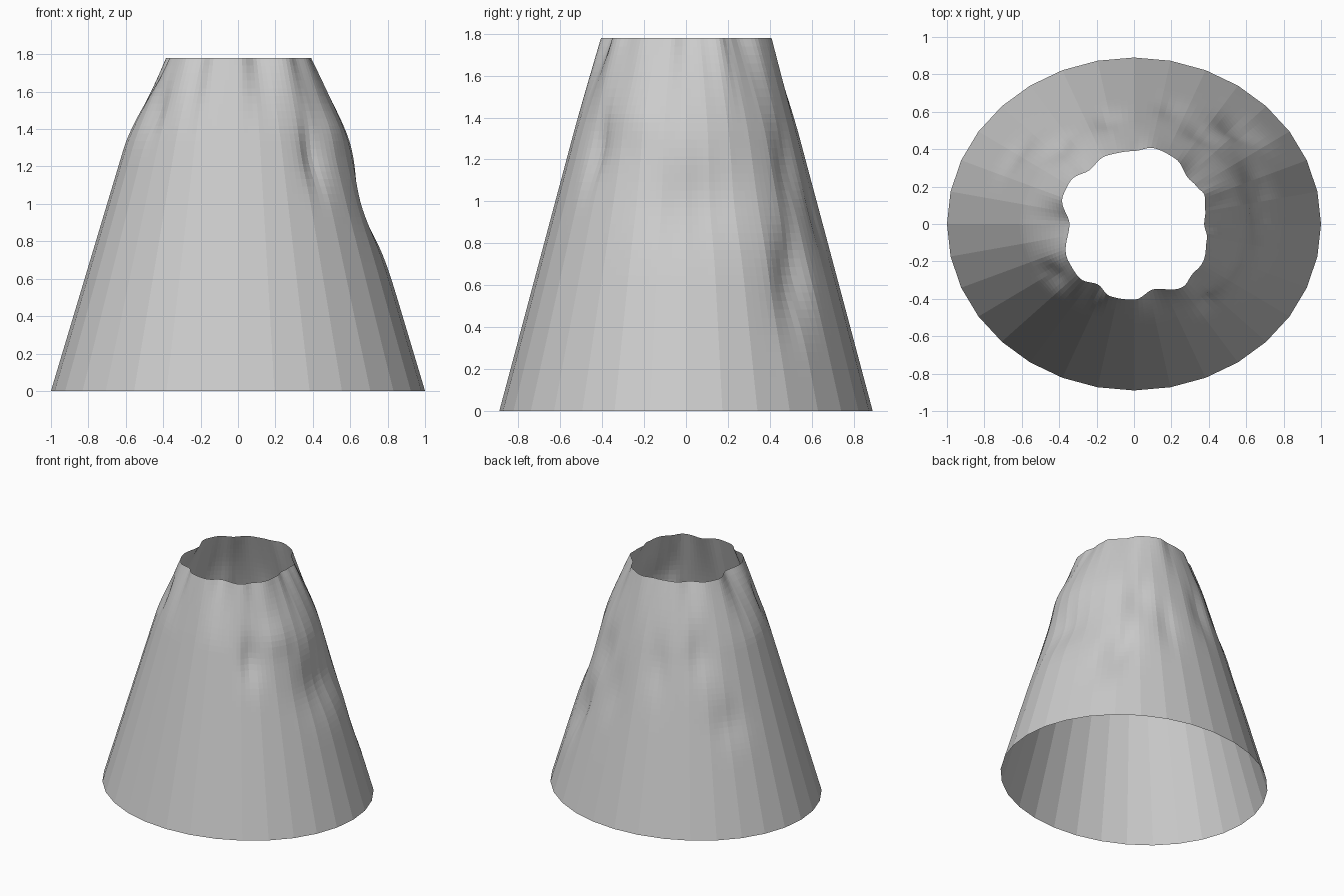
import bpy, bmesh
from math import sin, cos, pi, exp, atan2, hypot, degrees

if "Cube" in bpy.data.objects:
    bpy.data.objects.remove(bpy.data.objects["Cube"])

H, SIDES, SUB, ROWS = 1.78, 32, 4, 44

# Wavy rim outline seen from above
RIM = [(.39, -.08), (.375, .0), (.38, .08), (.375, .16), (.335, .2), (.29, .245), (.22, .35),
       (.11, .405), (0, .39), (-.085, .38), (-.16, .36), (-.235, .29),
       (-.34, .23), (-.38, .15), (-.345, 0), (-.35, -.2), (-.29, -.29),
       (-.19, -.325), (-.13, -.385), (0, -.405), (.1, -.35), (.27, -.33),
       (.31, -.27), (.365, -.21)]
rim = sorted((degrees(atan2(y, x)) % 360, hypot(x, y)) for x, y in RIM)
rim = [(rim[-1][0] - 360, rim[-1][1])] + rim + [(rim[0][0] + 360, rim[0][1])]

# Dents and bulges: angle, height, angular width, height width, depth, lean
DENTS = [(5, 1.0, 20, .2, -.075, 0), (42, .65, 8, .22, -.06, 15),
         (53, 1.15, 8, .18, -.04, 10), (-46, 1.25, 7, .16, -.06, 0),
         (-25, 1.4, 12, .12, .03, 0), (212, 1.5, 8, .13, -.05, 0),
         (135, 1.3, 9, .18, -.05, 0), (104, 1.2, 7, .2, -.035, 0),
         (72, .95, 7, .2, -.025, 0), (150, .8, 9, .15, -.025, 0)]


def rim_radius(a):
    for (a0, r0), (a1, r1) in zip(rim, rim[1:]):
        if a0 <= a <= a1:
            t = (a - a0) / max(a1 - a0, 1e-6)
            return r0 + (r1 - r0) * (1 - cos(pi * t)) / 2
    return rim[0][1]


def point(col, row):
    z = H * row / ROWS
    # flat facet between two corners of the 32-sided ellipse
    k, f = divmod(col, SUB)
    f /= SUB
    a0, a1 = 2 * pi * k / SIDES, 2 * pi * (k + 1) / SIDES
    bx = cos(a0) * (1 - f) + cos(a1) * f
    by = (sin(a0) * (1 - f) + sin(a1) * f) * .89
    taper = 1 - .3 * z
    top = 1 - .3 * H
    ang = degrees(atan2(by, bx)) % 360
    # pull in towards the wavy rim
    w = max(0, (z - 1.3) / (H - 1.3)) ** 1.7
    s = taper * (1 + w * (rim_radius(ang) / (hypot(bx, by) * top) - 1))
    d = 0
    for a, h, wa, wz, depth, lean in DENTS:
        da = (ang - a - lean * (z - h) + 180) % 360 - 180
        d += depth * exp(-(da / wa) ** 2 - ((z - h) / wz) ** 2)
    fade = min(1, z / .3) * min(1, (H - z) / .15)
    s *= 1 + d * fade
    return bx * s, by * s, z


# Open tapered shell
bm = bmesh.new()
N = SIDES * SUB
grid = [[bm.verts.new(point(c, r)) for c in range(N)] for r in range(ROWS + 1)]
for r in range(ROWS):
    for c in range(N):
        d = (c + 1) % N
        bm.faces.new((grid[r][c], grid[r][d], grid[r + 1][d], grid[r + 1][c]))
mesh = bpy.data.meshes.new("tapered_shell")
bm.to_mesh(mesh)
bm.free()
bpy.context.collection.objects.link(bpy.data.objects.new("tapered_shell", mesh))
